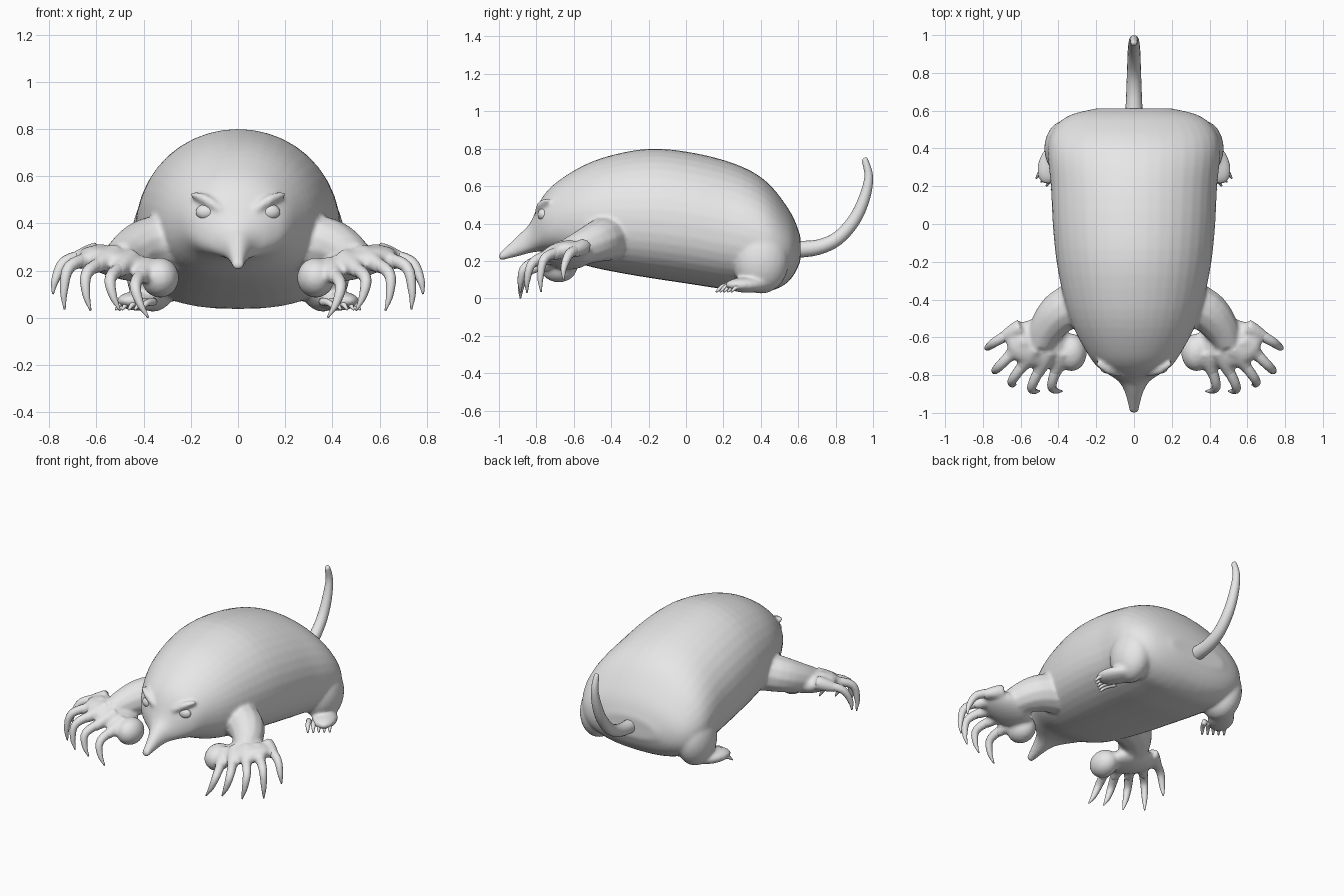
import bpy, bmesh, math
from mathutils import Vector, Matrix

if "Cube" in bpy.data.objects:
    bpy.data.objects.remove(bpy.data.objects["Cube"])

grey = bpy.data.materials.new("soft_grey")
grey.use_nodes = True
grey.diffuse_color = (0.8, 0.8, 0.8, 1)
grey.node_tree.nodes["Principled BSDF"].inputs["Base Color"].default_value = (0.8, 0.8, 0.8, 1)


def spline(points, steps):
    """Smooth curve through 4D points."""
    p = [Vector(q) for q in points]
    p = [p[0] * 2 - p[1]] + p + [p[-1] * 2 - p[-2]]
    out = []
    for i in range(1, len(p) - 2):
        a, b, c, d = p[i - 1:i + 3]
        for k in range(steps):
            t = k / steps
            out.append((b * 2 + (c - a) * t + (a * 2 - b * 5 + c * 4 - d) * t ** 2
                        + (b * 3 - a - c * 3 + d) * t ** 3) / 2)
    return out + [p[-2]]


def loft(bm, rings):
    """Closed skin through rings of points."""
    rows = [[bm.verts.new(co) for co in ring] for ring in rings]
    n = len(rows[0])
    for a, b in zip(rows, rows[1:]):
        for j in range(n):
            bm.faces.new((a[j], a[(j + 1) % n], b[(j + 1) % n], b[j]))
    bm.faces.new(rows[0])
    bm.faces.new(rows[-1])


def tube(bm, points, side=1, sides=12, steps=4):
    """Tapered round tube through (x, y, z, radius) points."""
    path = spline([(x * side, y, z, r) for x, y, z, r in points], steps)
    pos = [v.to_3d() for v in path]
    tangent = (pos[1] - pos[0]).normalized()
    u = tangent.orthogonal().normalized()
    rings = []
    for i, v in enumerate(path):
        new = (pos[min(i + 1, len(pos) - 1)] - pos[max(i - 1, 0)]).normalized()
        u = tangent.rotation_difference(new) @ u
        tangent = new
        w = tangent.cross(u)
        rings.append([pos[i] + (u * math.cos(a) + w * math.sin(a)) * v.w
                      for a in (math.tau * j / sides for j in range(sides))])
    loft(bm, rings)


def ball(bm, centre, radii, side=1, tilt=0, turn=0):
    """Ellipsoid, tilted about y and turned about z."""
    m = (Matrix.Translation((centre[0] * side, centre[1], centre[2]))
         @ Matrix.Rotation(turn * side, 4, 'Z') @ Matrix.Rotation(tilt * side, 4, 'Y')
         @ Matrix.Diagonal((*radii, 1)))
    bmesh.ops.create_uvsphere(bm, u_segments=24, v_segments=16, radius=1, matrix=m)


def finish(name, bm, fused=False):
    bmesh.ops.recalc_face_normals(bm, faces=bm.faces)
    for f in bm.faces:
        f.smooth = True
    mesh = bpy.data.meshes.new(name)
    bm.to_mesh(mesh)
    bm.free()
    mesh.materials.append(grey)
    ob = bpy.data.objects.new(name, mesh)
    bpy.context.collection.objects.link(ob)
    if fused:
        rm = ob.modifiers.new("fuse", 'REMESH')
        rm.mode = 'VOXEL'
        rm.voxel_size = 0.011
        rm.use_smooth_shade = True
        sm = ob.modifiers.new("soften", 'SMOOTH')
        sm.factor = 0.5
        sm.iterations = 7
    return ob


# Torso, head and snout: (y, bottom, top, half width)
profile = [(-1, .2, .24, .022), (-.9, .225, .335, .045), (-.835, .243, .4, .08),
           (-.79, .25, .5, .145), (-.75, .25, .565, .2), (-.68, .235, .63, .25),
           (-.55, .18, .71, .32), (-.4, .145, .765, .37), (-.2, .11, .8, .41),
           (0, .08, .785, .43), (.2, .05, .74, .44), (.35, .04, .68, .455),
           (.45, .04, .605, .45), (.53, .075, .505, .405), (.58, .13, .42, .33),
           (.612, .2, .33, .2)]
skin = bmesh.new()
rings = []
for y, low, high, wide in spline(profile, 3):
    mid = low + (high - low) * .45
    ring = []
    for j in range(40):
        c, s = math.cos(math.tau * j / 40), math.sin(math.tau * j / 40)
        power = 1 if s > 0 else .82
        z = mid + math.copysign(abs(s) ** power, s) * (high - mid if s > 0 else mid - low)
        ring.append((math.copysign(abs(c) ** power, c) * wide, y, z))
    rings.append(ring)
loft(skin, rings)

# Digging claws: knuckle, bend and tip
claws = [((.64, -.57, .265), (.735, -.625, .235), (.785, -.655, .1)),
         ((.62, -.66, .255), (.715, -.755, .215), (.735, -.775, .035)),
         ((.56, -.71, .245), (.64, -.82, .19), (.625, -.85, .03)),
         ((.48, -.73, .225), (.54, -.855, .17), (.5, -.885, .03)),
         ((.40, -.73, .195), (.435, -.85, .14), (.38, -.885, 0))]

for side in (1, -1):
    # Brow ridge
    tube(skin, [(.195, -.735, .525, .014), (.135, -.775, .5, .022),
                (.07, -.795, .455, .016)], side)
    # Shoulder, forearm and broad palm
    tube(skin, [(.24, -.4, .33, .13), (.38, -.46, .31, .115),
                (.46, -.55, .275, .095), (.5, -.64, .25, .07)], side)
    ball(skin, (.5, -.63, .23), (.18, .13, .065), side, tilt=-.25)
    ball(skin, (.33, -.68, .17), (.08, .1, .085), side)
    # Fleshy fingers
    for knuckle, bend, tip in claws:
        k, b = Vector(knuckle), Vector(bend)
        root = k + (k - b) * .5
        end = k.lerp(b, .65)
        tube(skin, [(*root, .045), (*k, .042), (*end, .028)], side)
    # Haunch and flat hind foot
    ball(skin, (.36, .4, .2), (.115, .15, .175), side)
    ball(skin, (.42, .33, .072), (.08, .13, .042), side, turn=.5)

finish("body", skin, fused=True)

for side, label in ((1, "left"), (-1, "right")):
    bm = bmesh.new()
    for knuckle, bend, tip in claws:
        low = Vector(bend).lerp(Vector(tip), .55) + Vector((.012 * side * side, -.012, 0))
        tube(bm, [(*knuckle, .03), (*bend, .025), (*low, .017), (*tip, .004)], side)
    finish(label + "_front_claws", bm)

    bm = bmesh.new()
    for i in range(5):
        x, y = .485 - .027 * i, .29 - .02 * i
        tube(bm, [(x - .02, y + .04, .068, .018), (x + .01, y - .015, .062, .014),
                  (x + .033, y - .048, .035, .005)], side, sides=8)
    finish(label + "_hind_toes", bm)

    bm = bmesh.new()
    ball(bm, (.133, -.763, .448), (.046, .03, .034), side)
    finish(label + "_eye", bm)

# Upturned tail
bm = bmesh.new()
tube(bm, [(0, .56, .26, .047), (0, .7, .272, .041), (0, .81, .32, .037), (0, .9, .42, .034),
          (0, .955, .54, .03), (0, .977, .65, .023), (0, .958, .735, .017),
          (0, .952, .75, .008)], sides=16)
finish("tail", bm)
